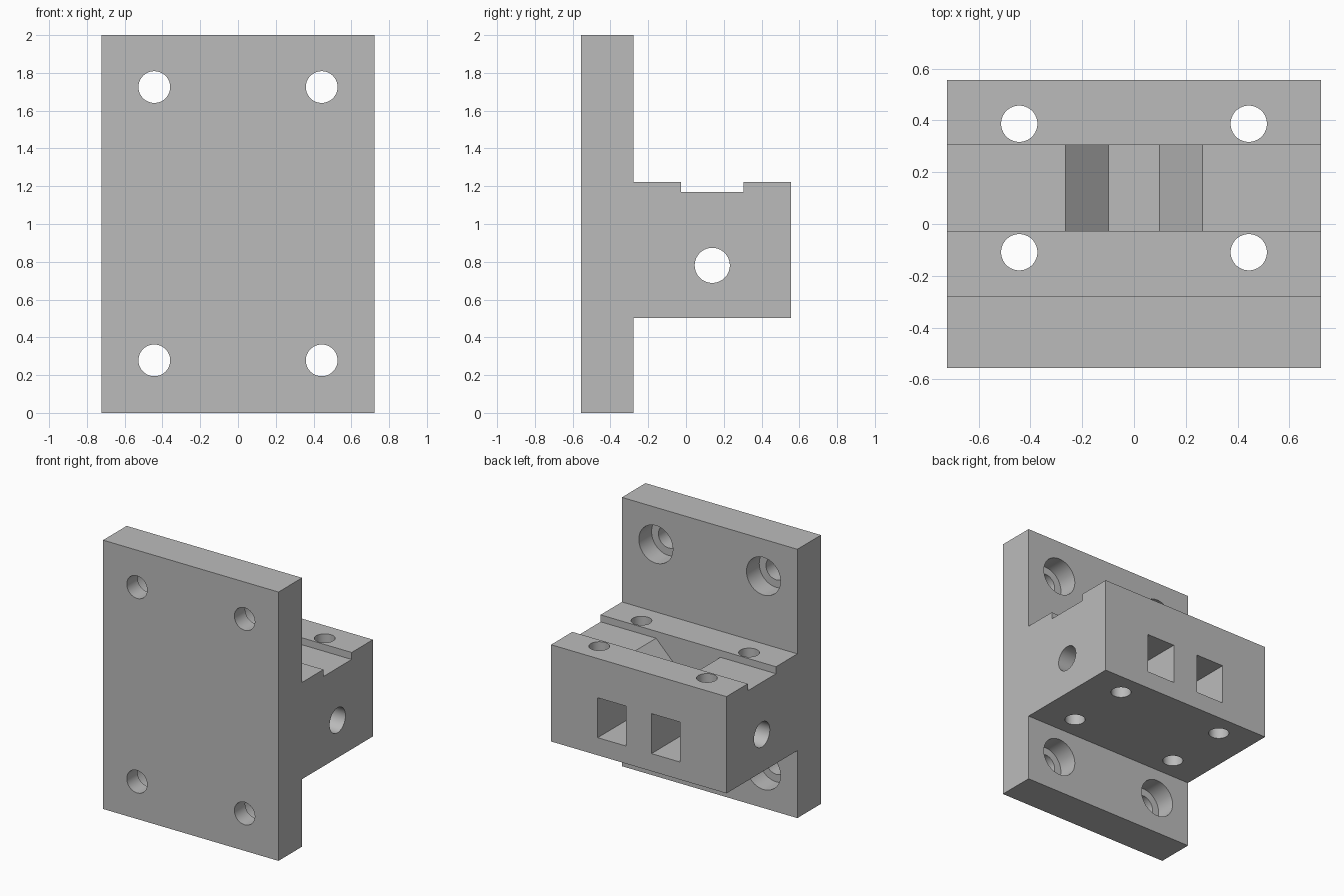
import bpy
import bmesh
from mathutils import Vector

cube = bpy.data.objects.get("Cube")
if cube:
    bpy.data.objects.remove(cube, do_unlink=True)

# Single plain grey finish
grey = bpy.data.materials.new("plain grey")
grey.use_nodes = True
colour = (0.5, 0.5, 0.5, 1)
grey.diffuse_color = colour
grey.node_tree.nodes["Principled BSDF"].inputs["Base Color"].default_value = colour

AXES = {"x": Vector((1, 0, 0)), "y": Vector((0, 1, 0)), "z": Vector((0, 0, 1))}
W = 0.722                      # half width
PLATE_BACK, END = -0.278, 0.555
BLOCK_LOW, BLOCK_TOP = 0.502, 1.222
GROOVE_Z = 1.17
GROOVE = (-0.027, 0.305)
MID = 0.139                    # middle of the groove
HOLE_X = 0.443


def prism(name, points, direction):
    """Extrude a closed loop of 3D points along a vector."""
    bm = bmesh.new()
    face = bm.faces.new([bm.verts.new(p) for p in points])
    ext = bmesh.ops.extrude_face_region(bm, geom=[face])
    moved = [e for e in ext["geom"] if isinstance(e, bmesh.types.BMVert)]
    bmesh.ops.translate(bm, verts=moved, vec=direction)
    bmesh.ops.recalc_face_normals(bm, faces=bm.faces)
    mesh = bpy.data.meshes.new(name)
    bm.to_mesh(mesh)
    bm.free()
    mesh.materials.append(grey)
    obj = bpy.data.objects.new(name, mesh)
    bpy.context.collection.objects.link(obj)
    return obj


def box(name, low, high):
    (x0, y0, z0), (x1, y1, z1) = low, high
    loop = [(x0, y0, z0), (x1, y0, z0), (x1, y1, z0), (x0, y1, z0)]
    return prism(name, loop, (0, 0, z1 - z0))


def rod(name, centre, axis, radius, length):
    bpy.ops.mesh.primitive_cylinder_add(vertices=64, radius=radius, depth=length, location=centre)
    obj = bpy.context.object
    obj.name = name
    obj.rotation_mode = "QUATERNION"
    obj.rotation_quaternion = AXES["z"].rotation_difference(AXES[axis])
    obj.data.materials.append(grey)
    return obj


# Plate and block as one side profile, with the groove across the top
outline = [(-END, 0), (PLATE_BACK, 0), (PLATE_BACK, BLOCK_LOW), (END, BLOCK_LOW),
           (END, BLOCK_TOP), (GROOVE[1], BLOCK_TOP), (GROOVE[1], GROOVE_Z),
           (GROOVE[0], GROOVE_Z), (GROOVE[0], BLOCK_TOP), (PLATE_BACK, BLOCK_TOP),
           (PLATE_BACK, 2), (-END, 2)]
bracket = prism("mounting_bracket", [(-W, y, z) for y, z in outline], (2 * W, 0, 0))

cutters = []

# Counterbored plate holes, vertical block holes and nut pockets
for side in (-1, 1):
    x = side * HOLE_X
    for z in (0.278, 1.725):
        cutters.append(rod("plate_hole", (x, -0.4, z), "y", 0.084, 0.5))
        cutters.append(rod("counterbore", (x, PLATE_BACK, z), "y", 0.14, 0.3))
    for y in (MID - 0.248, MID + 0.248):
        cutters.append(rod("block_hole", (x, y, 0.86), "z", 0.07, 1))
    inner, outer = sorted((side * 0.105, side * 0.338))
    cutters.append(box("nut_pocket", (inner, -0.01, 0.633), (outer, 0.7, 0.93)))

# Long rod hole through the sides
cutters.append(rod("rod_hole", (0, MID, 0.781), "x", 0.093, 2))

# Sloped recess in the groove floor, sides at 45 degrees
floor, rise = 0.098, 0.19
recess = [(-floor, 1.003), (floor, 1.003), (floor + rise, 1.003 + rise), (-floor - rise, 1.003 + rise)]
cutters.append(prism("recess", [(x, GROOVE[0], z) for x, z in recess],
                     (0, GROOVE[1] - GROOVE[0], 0)))

# Cut everything out of the bracket
bpy.ops.object.select_all(action="DESELECT")
bracket.select_set(True)
bpy.context.view_layer.objects.active = bracket
for cutter in cutters:
    cutter.hide_render = True
    cut = bracket.modifiers.new("cut", "BOOLEAN")
    cut.operation = "DIFFERENCE"
    cut.solver = "EXACT"
    cut.object = cutter
    bpy.ops.object.modifier_apply(modifier=cut.name)
for cutter in cutters:
    bpy.data.objects.remove(cutter, do_unlink=True)

bpy.ops.object.shade_smooth_by_angle(angle=0.5)
